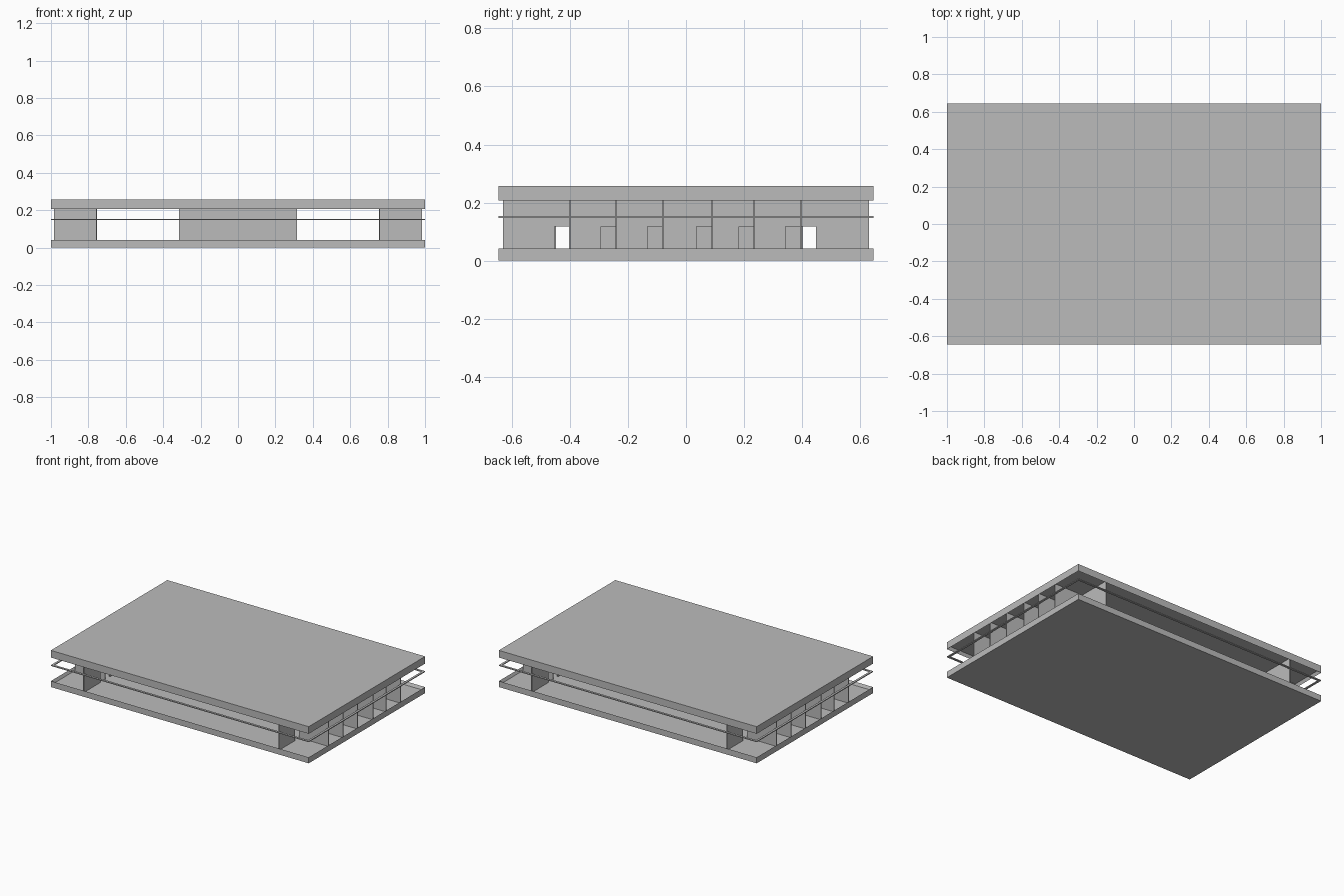
import bpy
import bmesh

cube = bpy.data.objects.get("Cube")
if cube:
    bpy.data.objects.remove(cube, do_unlink=True)

grey = bpy.data.materials.new("plain_grey")
grey.use_nodes = True
GREY = (0.5, 0.5, 0.5, 1)
grey.diffuse_color = GREY
grey.node_tree.nodes["Principled BSDF"].inputs["Base Color"].default_value = GREY

HX, HY, RIM = 1.0, 0.645, 0.015      # half length, half depth, rim width
FLOOR, CEILING = 0.022, 0.228
T = 0.003                            # half wall thickness


def add_box(bm, x0, x1, y0, y1, z0, z1):
    verts = bmesh.ops.create_cube(bm, size=1)["verts"]
    bmesh.ops.scale(bm, vec=(x1 - x0, y1 - y0, z1 - z0), verts=verts)
    bmesh.ops.translate(bm, vec=((x0 + x1) / 2, (y0 + y1) / 2, (z0 + z1) / 2), verts=verts)


def make_object(name, boxes, turned=False):
    """Join boxes into one object, optionally turned half round the centre."""
    bm = bmesh.new()
    for x0, x1, y0, y1, z0, z1 in boxes:
        if turned:
            x0, x1, y0, y1 = -x1, -x0, -y1, -y0
        add_box(bm, x0, x1, y0, y1, z0, z1)
    mesh = bpy.data.meshes.new(name)
    bm.to_mesh(mesh)
    bm.free()
    mesh.materials.append(grey)
    obj = bpy.data.objects.new(name, mesh)
    bpy.context.collection.objects.link(obj)


def ring(w, z0, z1):
    """Four bars round the outer edge."""
    return [(-HX, HX, -HY, -HY + w, z0, z1), (-HX, HX, HY - w, HY, z0, z1),
            (-HX, -HX + w, -HY + w, HY - w, z0, z1), (HX - w, HX, -HY + w, HY - w, z0, z1)]


def tray(name, slab_z, rim_z):
    """Slab with a raised or hanging rim, made by insetting and pushing one face."""
    bm = bmesh.new()
    add_box(bm, -HX, HX, -HY, HY, min(slab_z[0], rim_z), max(slab_z[0], rim_z))
    bm.normal_update()
    face = next(f for f in bm.faces
                if abs(f.normal.z) > 0.9 and abs(f.calc_center_median().z - rim_z) < 0.001)
    bmesh.ops.inset_region(bm, faces=[face], thickness=RIM)
    bmesh.ops.translate(bm, vec=(0, 0, slab_z[1] - rim_z), verts=face.verts)
    mesh = bpy.data.meshes.new(name)
    bm.to_mesh(mesh)
    bm.free()
    mesh.materials.append(grey)
    bpy.context.collection.objects.link(bpy.data.objects.new(name, mesh))


# Slabs and the thin band between them
tray("floor_slab", (0, FLOOR), 0.042)
tray("roof_slab", (0.257, CEILING), 0.207)
make_object("facade_band", ring(RIM, 0.148, 0.154))

# Central core
make_object("central_core", [(-0.315, 0.315, -0.3, 0.3, FLOOR, CEILING)])

# End rooms: cross partitions and a corridor wall with one door per room
partitions = [-0.4, -0.24, -0.08, 0.09, 0.235, 0.395]
doors = [y - 0.053 for y in partitions] + [partitions[-1] + T]
WALL_X, DOOR_W, DOOR_TOP, WALL_END = 0.757, 0.05, 0.118, 0.63

corridor = [(WALL_X - T, WALL_X + T, -WALL_END, WALL_END, DOOR_TOP, CEILING)]
start = -WALL_END
for d in doors:
    corridor.append((WALL_X - T, WALL_X + T, start, d, FLOOR, DOOR_TOP))
    start = d + DOOR_W
corridor.append((WALL_X - T, WALL_X + T, start, WALL_END, FLOOR, DOOR_TOP))
fins = [(WALL_X + T, 0.985, y - T, y + T, FLOOR, CEILING) for y in partitions]

for side, turned in (("left", False), ("right", True)):
    make_object(side + "_corridor_wall", corridor, turned)
    make_object(side + "_room_partitions", fins, turned)
